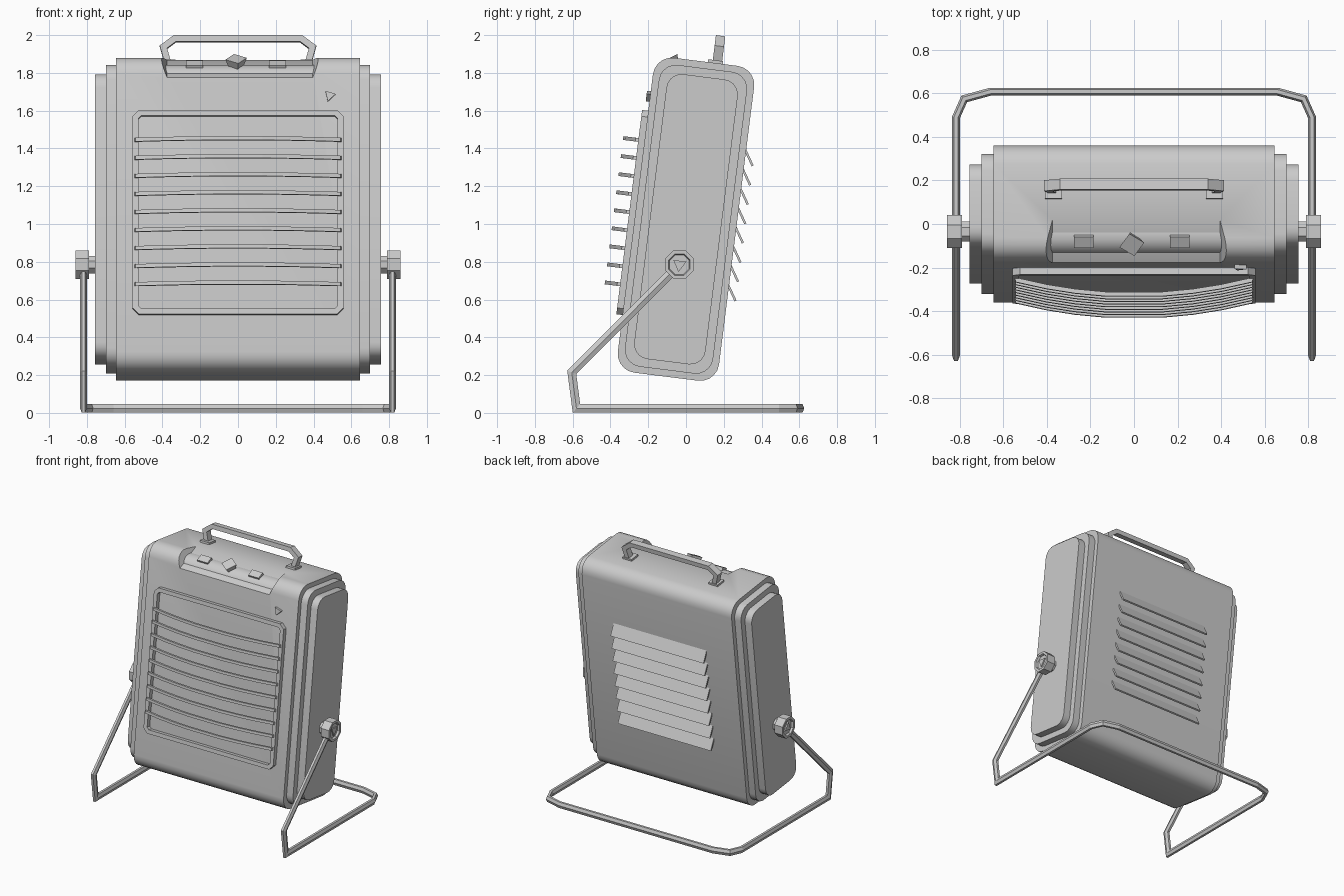
import bpy, bmesh, math
from mathutils import Matrix, Vector

if "Cube" in bpy.data.objects:
    bpy.data.objects.remove(bpy.data.objects["Cube"], do_unlink=True)

grey = bpy.data.materials.new("light_grey")
grey.use_nodes = True
grey.diffuse_color = (0.6, 0.6, 0.6, 1)
grey.node_tree.nodes["Principled BSDF"].inputs["Base Color"].default_value = (0.6, 0.6, 0.6, 1)

# The heater casing leans back on its stand
LEAN = Matrix.Translation((0, 0, 1.025)) @ Matrix.Rotation(math.radians(-7.2), 4, 'X')
LEVEL = Matrix.Identity(4)
DEPTH, HEIGHT = 0.27, 0.84      # casing half sizes


def finish(name, bm, matrix=LEAN, smooth=False):
    bmesh.ops.recalc_face_normals(bm, faces=bm.faces[:])
    bm.transform(matrix)
    mesh = bpy.data.meshes.new(name)
    bm.to_mesh(mesh)
    bm.free()
    obj = bpy.data.objects.new(name, mesh)
    bpy.context.collection.objects.link(obj)
    mesh.materials.append(grey)
    if smooth:
        smooth_shade(obj)
    return obj


def activate(obj):
    bpy.ops.object.select_all(action='DESELECT')
    obj.select_set(True)
    bpy.context.view_layer.objects.active = obj


def smooth_shade(obj):
    activate(obj)
    bpy.ops.object.shade_smooth_by_angle(angle=math.radians(35))


def box_bm(size, matrix=LEVEL):
    bm = bmesh.new()
    bmesh.ops.create_cube(bm, size=1, matrix=matrix @ Matrix.Diagonal((*size, 1)))
    return bm


def rounded_slab(name, half_x, inset, radius):
    """Box whose four edges along x are rounded."""
    bm = box_bm((2 * half_x, 2 * (DEPTH - inset), 2 * (HEIGHT - inset)))
    edges = [e for e in bm.edges if abs(e.verts[0].co.x - e.verts[1].co.x) > 0.1]
    bmesh.ops.bevel(bm, geom=edges, offset=radius, segments=5, profile=0.5, affect='EDGES')
    return finish(name, bm)


def sweep(name, points, up, width, height, sides=4, closed=False, matrix=LEAN, smooth=False):
    """Mitred bar with a regular cross-section along a polyline."""
    pts = [Vector(p) for p in points]
    n = len(pts)
    up = Vector(up)
    dirs = [(pts[(i + 1) % n] - pts[i]).normalized() for i in range(n)]
    side = dirs[0].cross(up).normalized()
    scale = 1 / math.cos(math.pi / sides) if sides == 4 else 1
    ring = []
    for k in range(sides):
        a = math.tau * (k + 0.5) / sides
        ring.append(pts[0] + scale * (side * math.cos(a) * width + up * math.sin(a) * height) / 2)
    bm = bmesh.new()
    rings = []
    for i, p in enumerate(pts):
        if closed or 0 < i < n - 1:
            normal = dirs[i - 1] + dirs[i]
        else:
            normal = dirs[min(i, n - 2)]
        d = dirs[max(i - 1, 0)]
        ring = [v + d * ((p - v).dot(normal) / d.dot(normal)) for v in ring]
        rings.append([bm.verts.new(v) for v in ring])
    for i in range(n if closed else n - 1):
        a, b = rings[i], rings[(i + 1) % n]
        for k in range(sides):
            j = (k + 1) % sides
            bm.faces.new((a[k], a[j], b[j], b[k]))
    if not closed:
        bm.faces.new(rings[0])
        bm.faces.new(rings[-1])
    return finish(name, bm, matrix, smooth)


def mirrored(half):
    """Complete a path that begins on the +x side."""
    return half + [(-x, y, z) for x, y, z in reversed(half)]


# Casing: main shell with two stepped side covers
casing = rounded_slab("casing", 0.645, 0, 0.1)
smooth_shade(rounded_slab("inner_side_cover", 0.70, 0.035, 0.09))
smooth_shade(rounded_slab("outer_side_cover", 0.757, 0.08, 0.08))

# Sloping control recess cut from the upper front edge
PANEL = Matrix.Translation((0.01, -0.172, 0.785)) @ Matrix.Rotation(math.radians(33), 4, 'X')
bm = box_bm((0.77, 0.4, 0.12), Matrix.Translation((0, 0, 0.06)))
for v in bm.verts:
    if v.co.z > 0.06:
        v.co.x *= 1.15
bm.transform(PANEL)
cutter = finish("control_recess_cutter", bm)
cutter.hide_render = True
cut = casing.modifiers.new("control_recess", 'BOOLEAN')
cut.operation = 'DIFFERENCE'
cut.solver = 'EXACT'
cut.object = cutter
activate(casing)
bpy.ops.object.modifier_apply(modifier=cut.name)
bpy.data.objects.remove(cutter, do_unlink=True)
smooth_shade(casing)

# Controls: two push buttons and a faceted dial
for name, x in (("left_button", 0.2), ("right_button", -0.24)):
    finish(name, box_bm((0.09, 0.055, 0.04), PANEL @ Matrix.Translation((x, 0, 0.01))))
bm = bmesh.new()
bmesh.ops.create_cone(bm, cap_ends=True, segments=4, radius1=0.035, radius2=0.058, depth=0.06,
                      matrix=PANEL @ Matrix.Translation((-0.02, 0, 0.025)) @ Matrix.Rotation(0.2, 4, 'Z'))
finish("dial", bm)

# Triangular indicator at the upper front
bm = bmesh.new()
bmesh.ops.create_cone(bm, cap_ends=True, segments=3, radius1=0.033, radius2=0.033, depth=0.03,
                      matrix=Matrix.Translation((0.485, -DEPTH - 0.005, 0.625))
                      @ Matrix.Rotation(math.pi / 2, 4, 'X') @ Matrix.Rotation(0.75, 4, 'Z'))
finish("indicator", bm)

# Front grille: frame with chamfered corners and bowed bars
fx, fz, c, fy = 0.543, 0.53, 0.025, -DEPTH - 0.013
corner = [(fx, fy, fz - c), (fx - c, fy, fz)]
top = mirrored(corner)
frame = top[1:] + top[:1]
frame = corner + [(-x, y, z) for x, y, z in reversed(corner)]
frame += [(-x, y, -z) for x, y, z in corner] + [(x, y, -z) for x, y, z in reversed(corner)]
sweep("grille_frame", frame, (0, 1, 0), 0.03, 0.04, closed=True)
for i in range(9):
    z = 0.385 - i * 0.0963
    path = [(0.543, -DEPTH - 0.01, z), (0.535, -0.31, z)]
    path += [(x, -0.378 + 0.068 * (x / 0.535) ** 2, z) for x in (0.4, 0.27, 0.13)]
    sweep(f"grille_bar_{i + 1}", mirrored(path), (0, 0, 1), 0.02, 0.02)

# Back vents: plates sloping out and down
for i in range(8):
    place = Matrix.Translation((0, DEPTH + 0.018, 0.367 - i * 0.103)) @ Matrix.Rotation(math.radians(-58), 4, 'X')
    finish(f"vent_slat_{i + 1}", box_bm((0.8, 0.1, 0.012), place))

# Carry handle and its feet
sweep("carry_handle", mirrored([(0.365, 0.06, 0.82), (0.395, 0.06, 0.925), (0.335, 0.06, 0.97)]),
      (0, 1, 0), 0.034, 0.05)
for name, x in (("left_handle_foot", 0.37), ("right_handle_foot", -0.37)):
    finish(name, box_bm((0.08, 0.08, 0.03), Matrix.Translation((x, 0.05, HEIGHT))))

# Bent stand
PIVOT_Y, PIVOT_Z = -0.035, 0.785
stand = [(0.818, PIVOT_Y, PIVOT_Z), (0.818, -0.605, 0.215), (0.818, -0.58, 0.024),
         (0.818, 0.49, 0.024), (0.78, 0.575, 0.024), (0.66, 0.608, 0.024)]
sweep("stand", mirrored(stand), (1, 0, 0), 0.052, 0.036, sides=6, matrix=LEVEL)

# Pivot knobs: spacer, recessed cap and three-sided screw head
for side, label in ((1, "left"), (-1, "right")):
    for part, x, depth, radius, sides in (("spacer", 0.78, 0.07, 0.05, 8), ("cap", 0.825, 0.07, 0.082, 8),
                                          ("screw", 0.84, 0.03, 0.04, 3)):
        bm = bmesh.new()
        bmesh.ops.create_cone(bm, cap_ends=True, segments=sides, radius1=radius, radius2=radius, depth=depth)
        if part == "cap":
            lid = [f for f in bm.faces if f.normal.z > 0.9]
            bmesh.ops.inset_region(bm, faces=lid, thickness=0.02)
            bmesh.ops.inset_region(bm, faces=lid, thickness=0.006, depth=-0.015)
        finish(f"{label}_pivot_{part}", bm, Matrix.Translation((side * x, PIVOT_Y, PIVOT_Z))
               @ Matrix.Rotation(side * math.pi / 2, 4, 'Y') @ Matrix.Rotation(math.pi / 8, 4, 'Z'))
